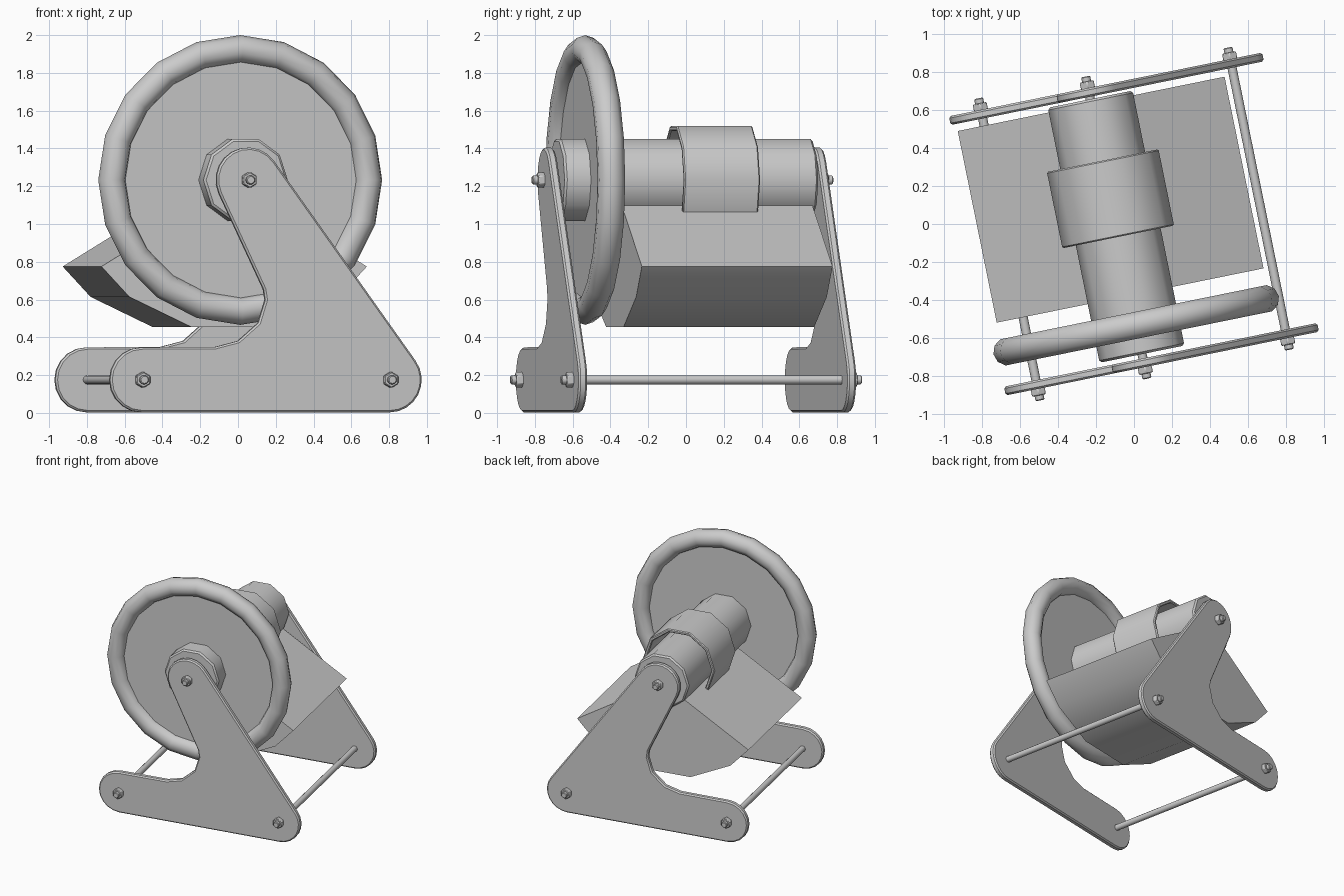
import bpy, bmesh
from math import radians, cos, sin
from mathutils import Matrix

if "Cube" in bpy.data.objects:
    bpy.data.objects.remove(bpy.data.objects["Cube"])

TURN = Matrix.Rotation(radians(11.5), 4, 'Z')   # whole machine is turned on its base
AX, AZ = -0.095, 1.233                          # axle centre in the side profile


def arc(cx, cz, r, a0, a1, n):
    return [(cx + r * cos(radians(a0 + (a1 - a0) * i / n)),
             cz + r * sin(radians(a0 + (a1 - a0) * i / n))) for i in range(n + 1)]


def ngon(cx, cz, r, n, start=0):
    return arc(cx, cz, r, start, start + 360, n)[:-1]


def finish(ob, bevel, angle):
    if bevel:
        m = ob.modifiers.new("edge_bevel", 'BEVEL')
        m.width, m.segments, m.limit_method = bevel, 1, 'ANGLE'
        m.angle_limit = radians(50)
    bpy.ops.object.select_all(action='DESELECT')
    ob.select_set(True)
    bpy.context.view_layer.objects.active = ob
    bpy.ops.object.shade_smooth_by_angle(angle=radians(angle))
    return ob


def prism(name, pts, y0, y1, bevel=0, angle=40):
    """Extrude an x/z profile along y from y0 to y1."""
    bm = bmesh.new()
    face = bm.faces.new([bm.verts.new((x, y0, z)) for x, z in pts])
    ext = bmesh.ops.extrude_face_region(bm, geom=[face])
    new = [g for g in ext["geom"] if isinstance(g, bmesh.types.BMVert)]
    bmesh.ops.translate(bm, verts=new, vec=(0, y1 - y0, 0))
    bmesh.ops.recalc_face_normals(bm, faces=bm.faces)
    bm.transform(TURN)
    me = bpy.data.meshes.new(name)
    bm.to_mesh(me)
    bm.free()
    ob = bpy.data.objects.new(name, me)
    bpy.context.collection.objects.link(ob)
    return finish(ob, bevel, angle)


# Side plates: two rounded feet, a rounded top and a hollow on the left
R = 0.172
plate = (arc(-0.67, 0.175, R, 90, 270, 10) + arc(0.67, 0.175, R, -90, 35.9, 8)
         + arc(AX, AZ, R, 35.9, 205, 10)
         + [(-0.012, 0.655), (-0.003, 0.598), (-0.041, 0.476), (-0.149, 0.381), (-0.273, 0.349)])
for side, s in (("front", -1), ("back", 1)):
    prism(side + "_plate", plate, s * 0.703, s * 0.75, 0.01)

# Tie rods, axle rod and their nuts
for label, x, z in (("left_rod", -0.67, 0.175), ("right_rod", 0.67, 0.175), ("axle_rod", AX, AZ)):
    prism(label, ngon(x, z, 0.024, 12), -0.812, 0.812, 0.005)
    for side, s in (("front", -1), ("back", 1)):
        prism(f"{label}_{side}_nut", ngon(x, z, 0.043, 6, 30), s * 0.745, s * 0.785, 0.005, 30)

# Drum shaft and the split sleeve arched over it
prism("shaft", ngon(AX, AZ, 0.228, 10), -0.68, 0.69, 0.012)
sleeve = arc(AX, AZ, 0.30, -36, 216, 7) + arc(AX, AZ, 0.272, 216, -36, 7)
prism("sleeve", sleeve, -0.05, 0.36, 0.007)

# Belly block with sloping shoulders that meet under the shaft
half = [(0.232, 0.455), (0.566, 0.614), (0.717, 0.775), (0.184, 1.099)]
belly = [(AX + x, z) for x, z in half] + [(AX - x, z) for x, z in reversed(half)]
prism("belly_block", belly, -0.365, 0.665, 0, 30)

# Wheel: thick rim and thin web
bpy.ops.mesh.primitive_torus_add(major_radius=0.693, minor_radius=0.074,
                                 major_segments=20, minor_segments=10)
rim = bpy.context.object
rim.name = "wheel_rim"
rim.data.transform(TURN @ Matrix.Translation((AX, -0.525, AZ)) @ Matrix.Rotation(radians(90), 4, 'X'))
finish(rim, 0, 50)
prism("wheel_web", ngon(AX, AZ, 0.66, 20), -0.54, -0.51)
